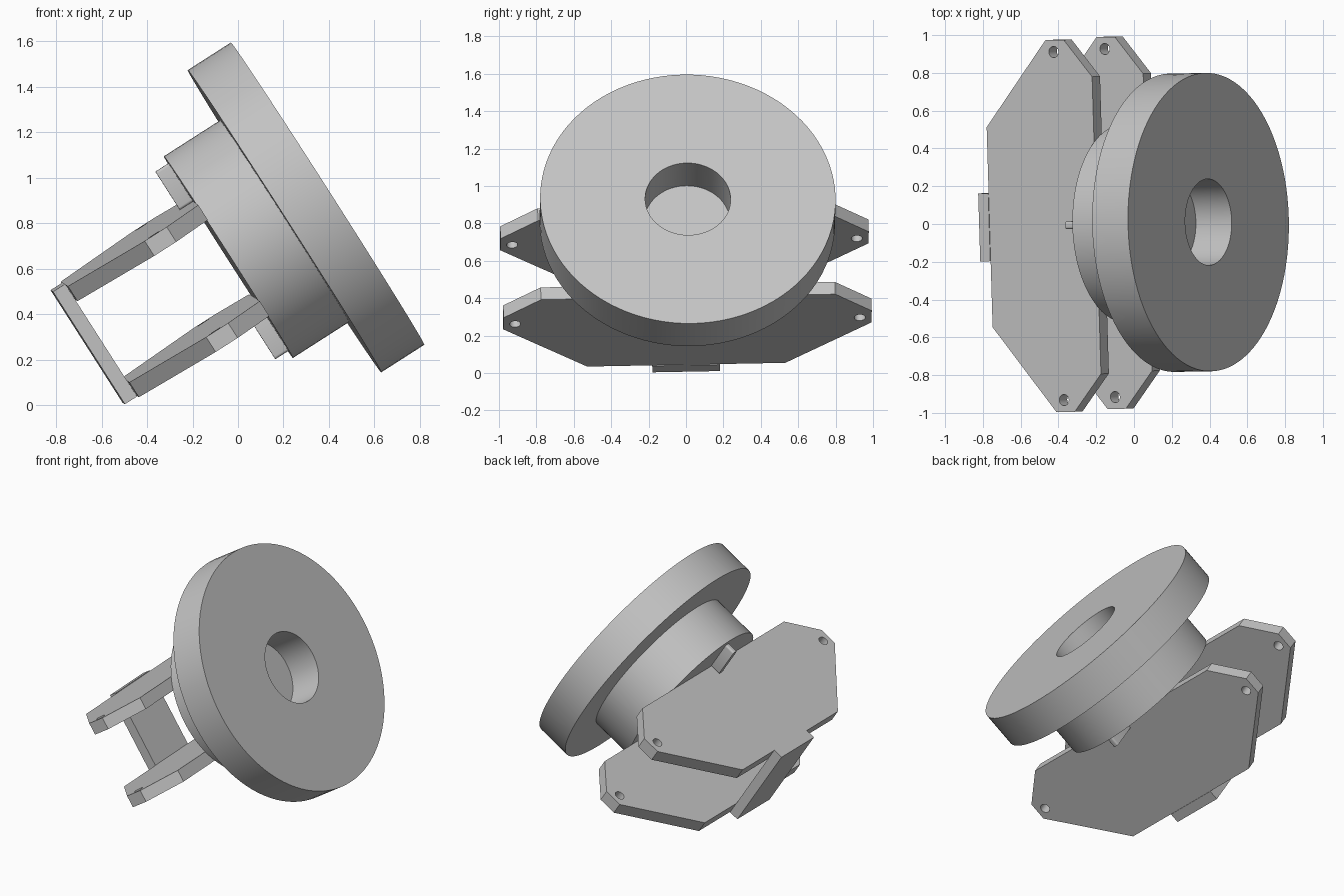
import bpy, bmesh
from math import sin, cos, tau, radians
from mathutils import Matrix, Vector

cube = bpy.data.objects.get("Cube")
if cube:
    bpy.data.objects.remove(cube, do_unlink=True)

# Local frame: x = wheel axis (0 at the outer face), y = plate length, z = across the plates
FRAME = (Matrix.Translation((0.394, 0.01, 0.93)) @ Matrix.Rotation(radians(-32.6), 4, 'Y')
         @ Matrix.Rotation(0.032, 4, 'X') @ Matrix.Rotation(0.015, 4, 'Z'))
HUB_BACK, PLATE_BACK = -0.518, -1.19
PLATE_IN, PLATE_OUT = 0.212, 0.29

grey = bpy.data.materials.new("plain_grey")
grey.use_nodes = True
grey.diffuse_color = (0.55, 0.55, 0.55, 1)
grey.node_tree.nodes["Principled BSDF"].inputs["Base Color"].default_value = grey.diffuse_color


def finish(bm, name):
    """Turn a bmesh into a placed object with sharp-edged smooth shading."""
    bmesh.ops.recalc_face_normals(bm, faces=bm.faces)
    mesh = bpy.data.meshes.new(name)
    bm.to_mesh(mesh)
    bm.free()
    mesh.materials.append(grey)
    obj = bpy.data.objects.new(name, mesh)
    obj.matrix_world = FRAME
    bpy.context.collection.objects.link(obj)
    bpy.ops.object.select_all(action='DESELECT')
    obj.select_set(True)
    bpy.context.view_layer.objects.active = obj
    bpy.ops.object.shade_smooth_by_angle(angle=radians(30))
    return obj


def lathe(name, profile, steps=96):
    """Spin (axial position, radius) points about the local x axis."""
    bm = bmesh.new()
    verts = [bm.verts.new((a, r, 0)) for a, r in profile]
    edges = [bm.edges.new(pair) for pair in zip(verts, verts[1:])]
    bmesh.ops.spin(bm, geom=verts + edges, cent=(0, 0, 0), axis=(1, 0, 0),
                   angle=tau, steps=steps, use_duplicate=False)
    bmesh.ops.remove_doubles(bm, verts=bm.verts, dist=1e-5)
    return finish(bm, name)


def box(name, low, high, bevel=0):
    low, high = Vector(low), Vector(high)
    bm = bmesh.new()
    bmesh.ops.create_cube(bm, size=1, matrix=Matrix.Translation((low + high) / 2)
                          @ Matrix.Diagonal((*(high - low), 1)))
    if bevel:
        # Round the edges that run along the axis
        along = [e for e in bm.edges if abs(e.verts[0].co.x - e.verts[1].co.x) > 1e-4]
        bmesh.ops.bevel(bm, geom=along, offset=bevel, segments=4, profile=0.5, affect='EDGES')
    return finish(bm, name)


def side_plate(name, z):
    """Eight-sided plate with a bolt hole near each end."""
    half = [(HUB_BACK, 0.787), (-0.69, 0.985), (-0.805, 0.985), (PLATE_BACK, 0.53)]
    loops = [half + [(x, -y) for x, y in reversed(half)]]
    for side in (1, -1):
        loops.append([(-0.755 + 0.03 * cos(tau * i / 24), side * 0.922 + 0.03 * sin(tau * i / 24))
                      for i in range(24)])
    bm = bmesh.new()
    edges = []
    for loop in loops:
        verts = [bm.verts.new((x, y, z)) for x, y in loop]
        edges += [bm.edges.new((v, verts[i - 1])) for i, v in enumerate(verts)]
    bmesh.ops.triangle_fill(bm, edges=edges, use_beauty=True)
    grown = bmesh.ops.extrude_face_region(bm, geom=bm.faces[:], use_keep_orig=True)["geom"]
    bmesh.ops.translate(bm, vec=(0, 0, PLATE_OUT - PLATE_IN),
                        verts=[g for g in grown if isinstance(g, bmesh.types.BMVert)])
    return finish(bm, name)


# Wheel disc with a blind centre bore, stepped down to the hub
lathe("wheel_and_hub", [(-0.225, 0), (-0.225, 0.2285), (0, 0.2285), (0, 0.79), (-0.225, 0.79),
                        (-0.225, 0.527), (HUB_BACK, 0.527), (HUB_BACK, 0)])

# Two parallel plates standing on the back of the hub
side_plate("upper_plate", PLATE_IN)
side_plate("lower_plate", -PLATE_OUT)

# Cross plate joining their back edges
box("back_plate", (-1.253, -0.18, -0.294), (PLATE_BACK, 0.18, 0.294))

# Small keys on the hub, outside each plate
box("upper_key", (-0.586, -0.013, PLATE_OUT), (HUB_BACK, 0.027, 0.49), 0.012)
box("lower_key", (-0.586, -0.013, -0.49), (HUB_BACK, 0.027, -PLATE_OUT), 0.012)
